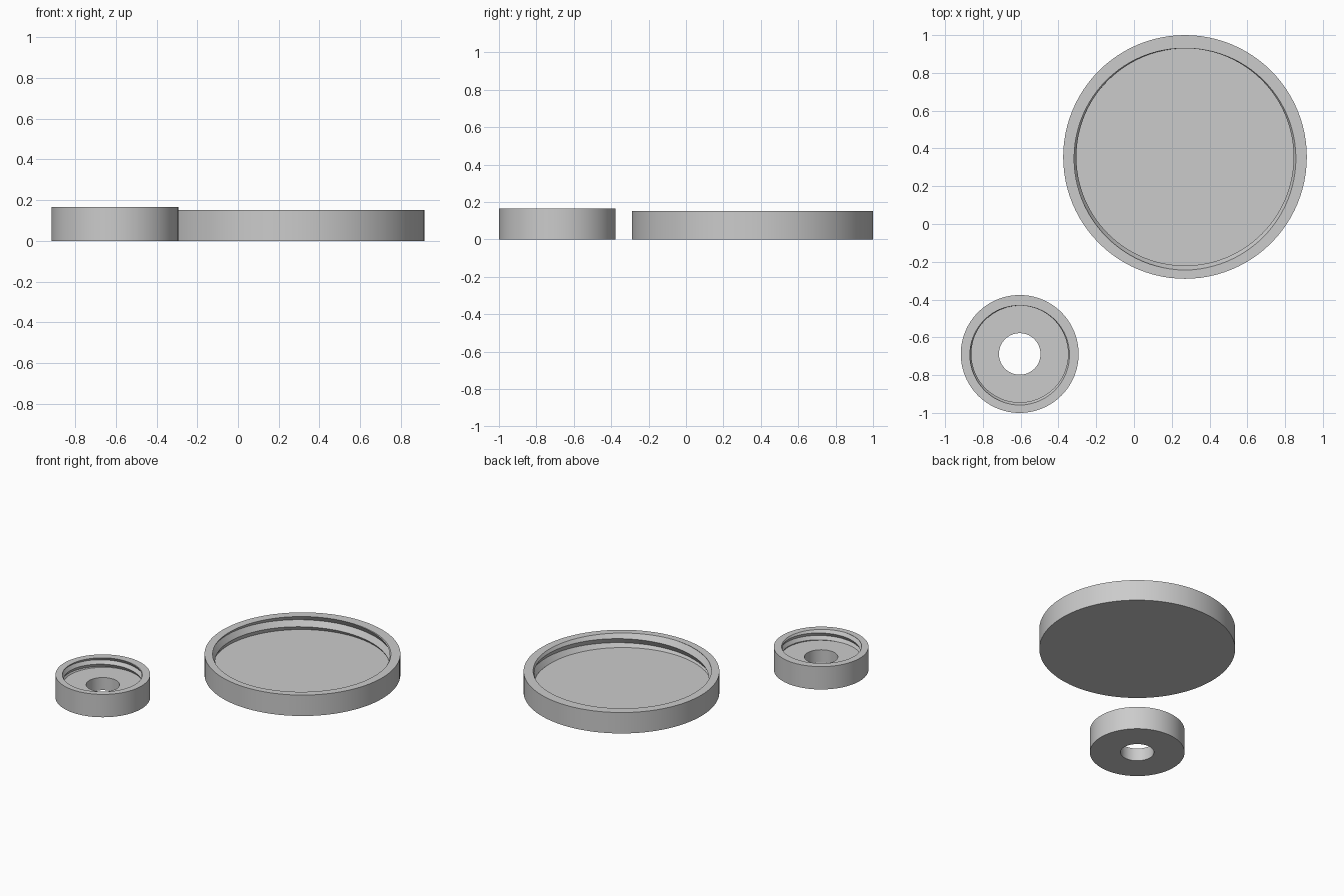
import bpy, bmesh, math

if "Cube" in bpy.data.objects:
    bpy.data.objects.remove(bpy.data.objects["Cube"])

SEGMENTS = 96

grey = bpy.data.materials.new("light_grey")
grey.diffuse_color = (0.6, 0.6, 0.6, 1)
grey.use_nodes = True
grey.node_tree.nodes["Principled BSDF"].inputs["Base Color"].default_value = grey.diffuse_color


def threaded_lid(name, centre, radius, height, floor, crest, depth, pitch, hole=0.0):
    """Round lid with an internal V-shaped screw thread, open at the top."""
    bm = bmesh.new()
    steps = math.ceil(2 * (height - floor) / pitch) + 3
    columns = []
    for i in range(SEGMENTS + 1):
        turn = i / SEGMENTS
        a = math.pi / 2 + math.tau * turn
        # base, outer wall and rim
        section = [(hole, 0), (radius, 0), (radius, height)]
        # thread crests and roots, clipped to the rim and the floor
        levels = [height] + [height + pitch * (turn - k / 2) for k in range(steps)] + [floor]
        for z in levels:
            z = min(height, max(floor, z))
            phase = ((z - height) / pitch - turn) % 1.0
            section.append((crest + depth * (1 - abs(2 * phase - 1)), z))
        # floor of the lid
        section.append((hole, floor))
        columns.append([bm.verts.new((r * math.cos(a), r * math.sin(a), z))
                        for r, z in section])
    for left, right in zip(columns, columns[1:]):
        n = len(left)
        for j in range(n if hole else n - 1):
            k = (j + 1) % n
            bm.faces.new((left[j], right[j], right[k], left[k]))
    bmesh.ops.remove_doubles(bm, verts=bm.verts, dist=0.00005)
    bmesh.ops.recalc_face_normals(bm, faces=bm.faces)
    mesh = bpy.data.meshes.new(name)
    bm.to_mesh(mesh)
    bm.free()
    mesh.materials.append(grey)
    obj = bpy.data.objects.new(name, mesh)
    obj.location = (*centre, 0)
    bpy.context.collection.objects.link(obj)
    bpy.ops.object.select_all(action='DESELECT')
    obj.select_set(True)
    bpy.context.view_layer.objects.active = obj
    bpy.ops.object.shade_smooth_by_angle(angle=math.radians(30))
    return obj


# Wide closed lid
threaded_lid("large_lid", (0.27, 0.355), 0.645, 0.152, 0.052, 0.575, 0.024, 0.08)
# Small lid with a hole through its floor
threaded_lid("small_lid", (-0.605, -0.688), 0.312, 0.166, 0.092, 0.256, 0.015, 0.05, hole=0.11)
